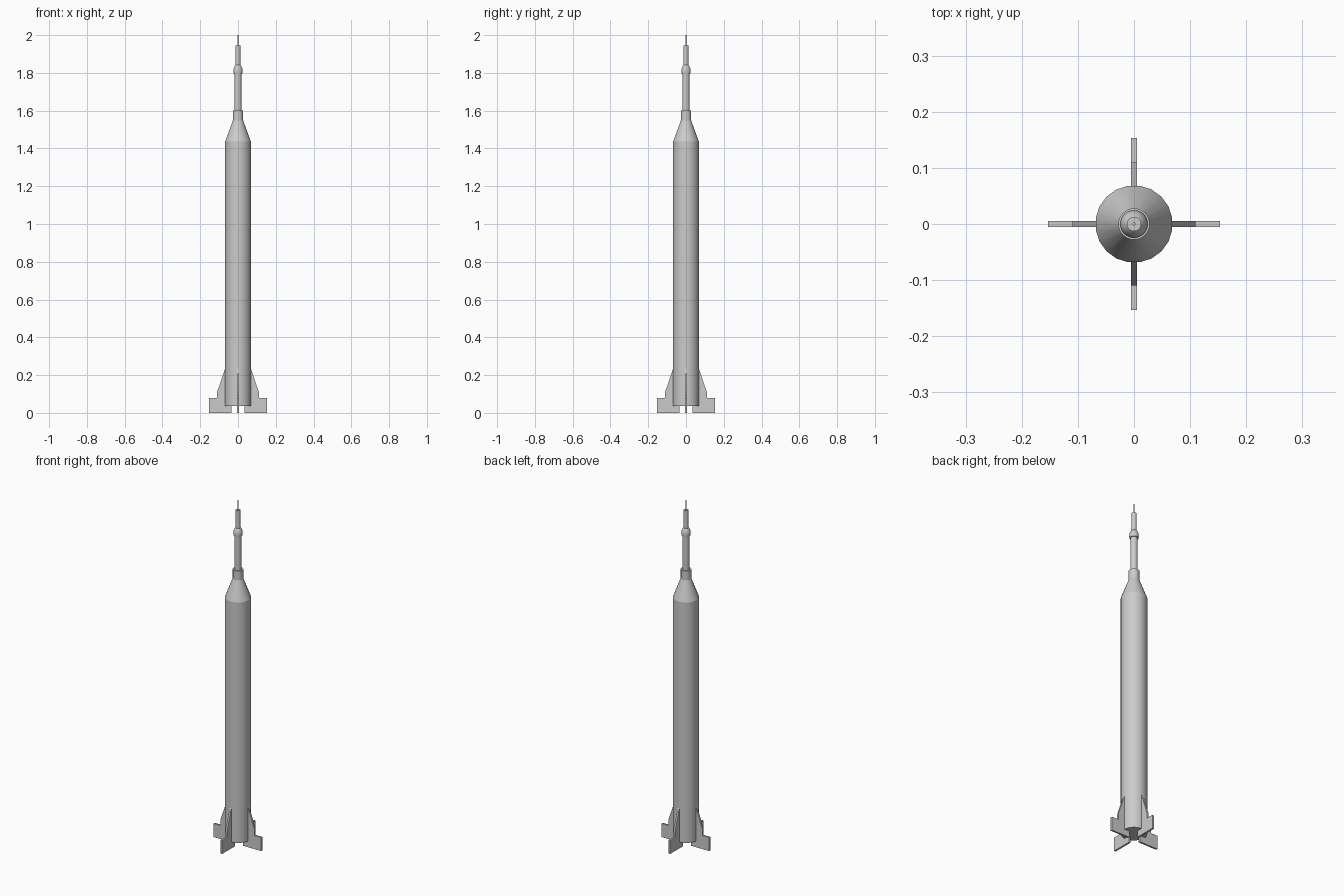
import bpy, bmesh
from math import cos, sin, pi

if "Cube" in bpy.data.objects:
    bpy.data.objects.remove(bpy.data.objects["Cube"])


def finish(name, bm):
    bmesh.ops.recalc_face_normals(bm, faces=bm.faces[:])
    mesh = bpy.data.meshes.new(name)
    bm.to_mesh(mesh)
    bm.free()
    obj = bpy.data.objects.new(name, mesh)
    bpy.context.collection.objects.link(obj)
    return obj


def lathe(name, profile, sides=20):
    """Closed round part from (radius, z) points, bottom to top."""
    bm = bmesh.new()
    rings = [[bm.verts.new((r * cos(2 * pi * (i + .5) / sides),
                            r * sin(2 * pi * (i + .5) / sides), z))
              for i in range(sides)] for r, z in profile]
    for a, b in zip(rings, rings[1:]):
        for i in range(sides):
            j = (i + 1) % sides
            bm.faces.new((a[i], a[j], b[j], b[i]))
    bm.faces.new(rings[0][::-1])
    bm.faces.new(rings[-1])
    obj = finish(name, bm)
    bpy.context.view_layer.objects.active = obj
    obj.select_set(True)
    bpy.ops.object.shade_smooth_by_angle(angle=pi / 7)
    obj.select_set(False)
    return obj


def fin(name, outline, thickness, angle):
    """Flat plate from an (x, z) outline, turned about the rocket axis."""
    bm = bmesh.new()
    face = bm.faces.new([bm.verts.new((x, -thickness / 2, z)) for x, z in outline])
    ext = bmesh.ops.extrude_face_region(bm, geom=[face])
    moved = [g for g in ext["geom"] if isinstance(g, bmesh.types.BMVert)]
    bmesh.ops.translate(bm, vec=(0, thickness, 0), verts=moved)
    obj = finish(name, bm)
    obj.rotation_euler.z = angle
    return obj


# Main body with its tapered shoulder and collar
lathe("body", [(0.069, 0.036), (0.069, 1.437)])
lathe("shoulder_cone", [(0.069, 1.437), (0.028, 1.547)])
lathe("collar", [(0.028, 1.547), (0.028, 1.6)])

# Slim upper stage, rounded bulb, nose tube and tip rod
lathe("upper_stage", [(0.0185, 1.6), (0.0185, 1.805)])
lathe("bulb", [(0.0235, 1.797), (0.025, 1.81), (0.0235, 1.822),
               (0.019, 1.834), (0.013, 1.841)])
lathe("nose_tube", [(0.013, 1.838), (0.013, 1.945)])
lathe("tip_rod", [(0.003, 1.945), (0.003, 2.0)], 8)

# Four stepped tail fins
outline = [(0.035, 0), (0.153, 0), (0.153, 0.079), (0.11, 0.079),
           (0.11, 0.112), (0.067, 0.238), (0.035, 0.238)]
for i in range(4):
    fin(f"tail_fin_{i + 1}", outline, 0.0105, i * pi / 2)
